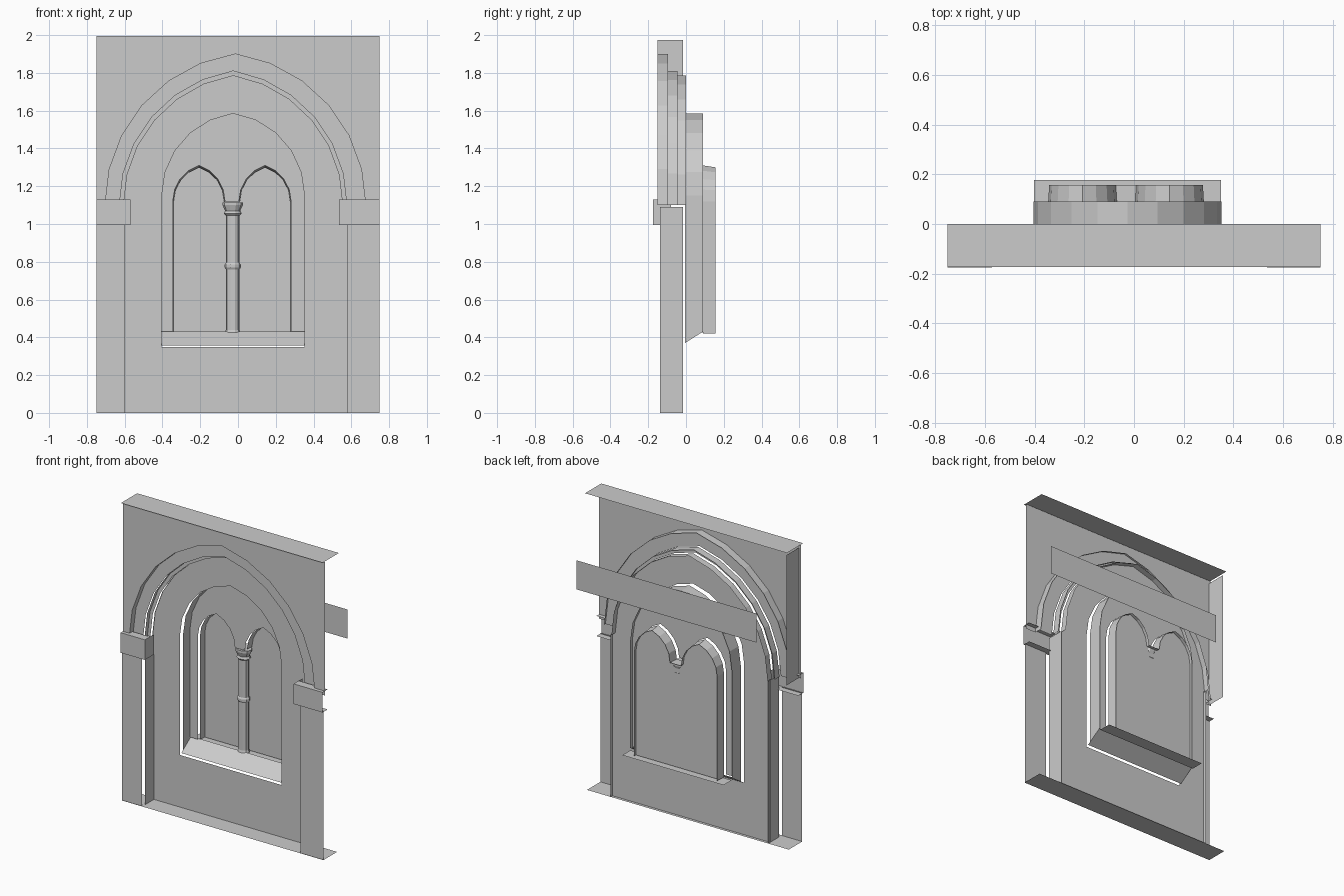
import bpy, bmesh, math

if "Cube" in bpy.data.objects:
    bpy.data.objects.remove(bpy.data.objects["Cube"])

CX = -0.026  # axis of the arches
WALL, PIL, FRAME, PANE = -0.04, -0.162, 0.066, 0.135  # depths of the front-facing sheets


def arch(cx, w, spring, apex, n=5):
    """Pointed two-centred arch as (x, z) points, left to right."""
    rise = apex - spring
    c = max((rise * rise - w * w) / (2 * w), 0)
    r = w + c
    end = math.atan2(rise, c)
    half = [(r * math.cos(end * i / n) - c, r * math.sin(end * i / n)) for i in range(n + 1)]
    left = [(cx - x, spring + z) for x, z in half]
    right = [(cx + x, spring + z) for x, z in half[-2::-1]]
    return left + right


def mesh(name, polys):
    bm = bmesh.new()
    for p in polys:
        bm.faces.new([bm.verts.new(v) for v in p])
    bmesh.ops.remove_doubles(bm, verts=bm.verts, dist=1e-5)
    me = bpy.data.meshes.new(name)
    bm.to_mesh(me)
    bm.free()
    ob = bpy.data.objects.new(name, me)
    bpy.context.collection.objects.link(ob)
    return ob


def flat(pts, y):
    return [(x, y, z) for x, z in pts]


def band(a, b, ya, yb):
    """Strip of quads between two equally long (x, z) outlines."""
    return [[(a[i][0], ya, a[i][1]), (a[i + 1][0], ya, a[i + 1][1]),
             (b[i + 1][0], yb, b[i + 1][1]), (b[i][0], yb, b[i][1])]
            for i in range(len(a) - 1)]


def rect(x0, x1, z0, z1, y):
    return flat([(x0, z0), (x1, z0), (x1, z1), (x0, z1)], y)


def side(x, y0, y1, z0, z1):
    return [(x, y0, z0), (x, y1, z0), (x, y1, z1), (x, y0, z1)]


def level(x0, x1, y0, y1, z):
    return [(x0, y0, z), (x1, y0, z), (x1, y1, z), (x0, y1, z)]


# Outer wall above the arch, with its thin top, base and left edge
outer = arch(CX + 0.012, 0.69, 1.1, 1.9, 6)
mesh("upper_wall", [flat([(-0.75, 1.1), (-0.75, 1.995), (0.75, 1.995), (0.75, 1.1)] + outer[::-1], -0.15)])
mesh("wall_edges", [level(-0.75, 0.75, -0.172, 0, 2), level(-0.75, 0.75, -0.165, -0.02, 0),
                    side(-0.735, -0.15, -0.016, 1.1, 1.975)])

# Stepped arch orders
middle = arch(CX, 0.602, 1.1, 1.81, 6)
inner = arch(CX, 0.58, 1.1, 1.785, 6)
mesh("arch_orders", band(outer, outer, -0.15, -0.095) + band(outer, middle, -0.11, -0.11)
     + band(middle, middle, -0.095, -0.045) + band(middle, inner, -0.065, -0.065)
     + band(inner, inner, -0.045, 0))

# Recessed wall around the niche
niche = [(CX - 0.378, 0.35)] + arch(CX, 0.378, 1.15, 1.585) + [(CX + 0.378, 0.35)]
mesh("recessed_wall", [flat([(-0.6, 0.35), (-0.6, 1.1)] + inner + [(0.577, 1.1), (0.577, 0.35)]
                            + niche[::-1], WALL),
                       rect(-0.6, 0.577, 0, 0.35, WALL)])
sill = [(niche[0][0], 0.43)] + niche[1:-1] + [(niche[-1][0], 0.43)]
lip = [(niche[0][0], 0.37)] + niche[1:-1] + [(niche[-1][0], 0.37)]
mesh("niche_reveal", band(lip, sill, -0.005, 0.09))
mesh("sloping_sill", [[(lip[0][0], -0.025, 0.357), (lip[-1][0], -0.025, 0.357),
                       (lip[-1][0], 0.08, 0.43), (lip[0][0], 0.08, 0.43)]])

# Pilasters and capitals
mesh("pilasters", [rect(-0.75, -0.6, 0, 1, PIL), rect(0.577, 0.75, 0, 1, PIL),
                   side(-0.597, -0.137, -0.016, 0, 1.09), side(0.574, -0.137, -0.016, 0, 1.09)])
for name, x0, x1 in (("left_capital", -0.75, -0.57), ("right_capital", 0.535, 0.75)):
    inside = x1 if x0 < 0 else x0
    mesh(name, [rect(x0, x1, 0.995, 1.13, -0.174), side(inside, -0.174, -0.08, 0.995, 1.13),
                level(x0, x1, -0.174, -0.12, 0.995), level(x0, x1, -0.174, -0.12, 1.13)])


# Twin lancet window
def lancets(w, apex):
    a = arch(-0.207, w, 1.12, apex, 4)
    b = arch(0.143, w, 1.12, apex, 4)
    return [(a[0][0], 0.42)] + a + b + [(b[-1][0], 0.42)]


front, back = lancets(0.138, 1.31), lancets(0.134, 1.3)
mesh("window_frame", [flat(sill + [(front[-1][0], 0.43)] + front[-2:0:-1] + [(front[0][0], 0.43)], FRAME)])
mesh("lancet_reveal", band(front, back, 0.09, 0.157))
mesh("window_pane", [flat(back, PANE)])
mesh("window_ledge", [level(-0.402, 0.35, 0.09, 0.176, 0.415)])
mesh("rear_backing", [rect(-0.59, 0.75, 1.39, 1.585, 0.092)])

# Central colonnette turned from a short profile
profile = [(0.042, 0.425), (0.036, 0.44), (0.036, 0.76), (0.043, 0.77), (0.043, 0.785),
           (0.036, 0.795), (0.036, 1.045), (0.048, 1.055), (0.04, 1.07), (0.054, 1.1),
           (0.054, 1.115), (0, 1.115)]
N = 10
faces = []
for i in range(N):
    t0, t1 = (2 * math.pi * k / N for k in (i, i + 1))
    for (r0, z0), (r1, z1) in zip(profile, profile[1:]):
        quad = [(r0, t0, z0), (r0, t1, z0), (r1, t1, z1)] + ([(r1, t0, z1)] if r1 else [])
        faces.append([(-0.028 + r * math.cos(t), 0.1 + 0.8 * r * math.sin(t), z) for r, t, z in quad])
mesh("colonnette", faces)
